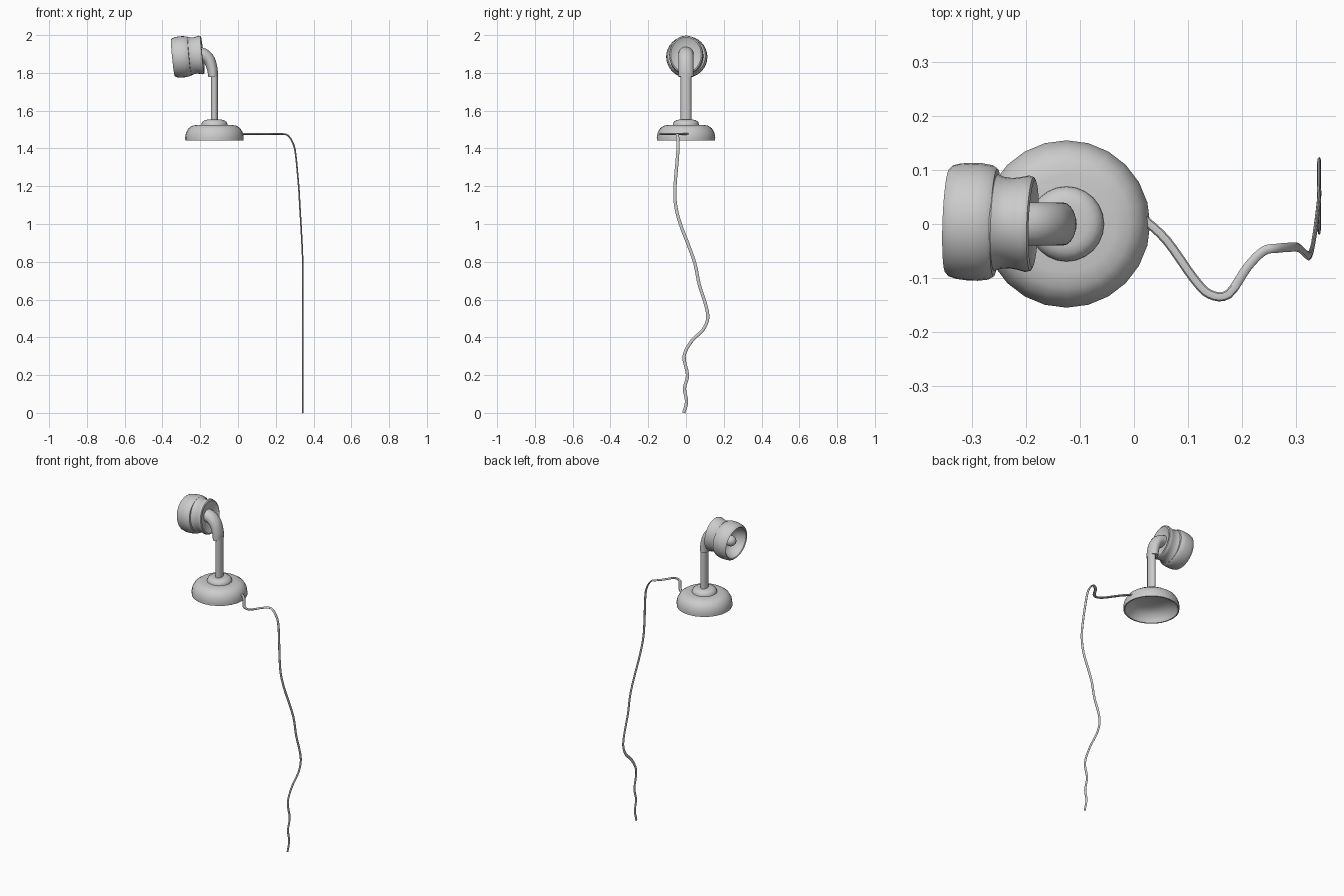
import bpy, bmesh, math
from mathutils import Vector, Matrix

if "Cube" in bpy.data.objects:
    bpy.data.objects.remove(bpy.data.objects["Cube"])


def finish(name, bm, angle=40):
    bmesh.ops.remove_doubles(bm, verts=bm.verts, dist=1e-5)
    bmesh.ops.recalc_face_normals(bm, faces=bm.faces)
    me = bpy.data.meshes.new(name)
    bm.to_mesh(me)
    bm.free()
    ob = bpy.data.objects.new(name, me)
    bpy.context.collection.objects.link(ob)
    bpy.context.view_layer.objects.active = ob
    ob.select_set(True)
    bpy.ops.object.shade_smooth_by_angle(angle=math.radians(angle))
    ob.select_set(False)
    return ob


def bridge(bm, rings):
    for a, b in zip(rings, rings[1:]):
        n = len(a)
        for i in range(n):
            bm.faces.new((a[i], a[(i + 1) % n], b[(i + 1) % n], b[i]))


def lathe(name, profile, matrix, n=24, sy=1.0):
    """Revolve (radius, height) pairs about local z."""
    bm = bmesh.new()
    rings = []
    for r, h in profile:
        r = max(r, 1e-7)
        rings.append([bm.verts.new(matrix @ Vector((
            r * math.cos(2 * math.pi * i / n),
            r * sy * math.sin(2 * math.pi * i / n), h))) for i in range(n)])
    bridge(bm, rings)
    return finish(name, bm)


def smooth_path(pts, steps):
    """Catmull-Rom interpolation through the points."""
    p = [Vector(q) for q in pts]
    p = [2 * p[0] - p[1]] + p + [2 * p[-1] - p[-2]]
    out = []
    for a, b, c, d in zip(p, p[1:], p[2:], p[3:]):
        for k in range(steps):
            t = k / steps
            out.append(0.5 * (2 * b + (c - a) * t + (2 * a - 5 * b + 4 * c - d) * t * t
                              + (3 * b - a - 3 * c + d) * t ** 3))
    return out + [p[-2]]


def sweep(name, pts, wide, thin, n=12, steps=4):
    """Sweep an ellipse; wide lies along y/sideways, thin across it."""
    path = smooth_path(pts, steps)
    bm = bmesh.new()
    rings = []
    last = len(path) - 1
    for k, p in enumerate(path):
        t = (path[min(k + 1, last)] - path[max(k - 1, 0)]).normalized()
        nrm = Vector((0, 1, 0)).cross(t).normalized()
        side = t.cross(nrm)
        f = k / last
        w = wide[0] + (wide[1] - wide[0]) * f
        h = thin[0] + (thin[1] - thin[0]) * f
        rings.append([bm.verts.new(p + side * w * math.cos(2 * math.pi * i / n)
                                   + nrm * h * math.sin(2 * math.pi * i / n))
                      for i in range(n)])
    bridge(bm, rings)
    bm.faces.new(rings[0])
    bm.faces.new(rings[-1])
    return finish(name, bm)


CX = -0.125

# Hollow domed base and collar
lathe("base", [
    (0, 1.505), (0.08, 1.502), (0.12, 1.485), (0.14, 1.46), (0.147, 1.441),
    (0.154, 1.441), (0.155, 1.46), (0.15, 1.484), (0.138, 1.506), (0.118, 1.52),
    (0.09, 1.525), (0, 1.525)], Matrix.Translation((CX, 0, 0)))
lathe("base_collar", [
    (0.07, 1.52), (0.069, 1.53), (0.064, 1.541), (0.053, 1.549), (0.04, 1.552),
    (0, 1.552)], Matrix.Translation((CX, 0, 0)))

# Flattened pole and elbow
sweep("pole", [(CX, 0, 1.54), (CX, 0, 1.80)], (0.028, 0.028), (0.019, 0.019), 20, 1)
sweep("elbow", [(-0.132, 0, 1.78), (-0.136, 0, 1.82), (-0.152, 0, 1.867),
                (-0.18, 0, 1.895), (-0.215, 0, 1.902)],
      (0.04, 0.04), (0.025, 0.037), 20)

# Head axis: towards -x, slightly down and towards +y
d = Vector((-0.16, 0.006, -0.016)).normalized()
xl = Vector((0, 1, 0)).cross(d).normalized()
yl = d.cross(xl)
head = Matrix.Translation((-0.186, 0, 1.896)) @ Matrix((xl, yl, d)).transposed().to_4x4()

lathe("head_back", [
    (0, 0.018), (0.06, 0.014), (0.085, 0.004), (0.093, 0), (0.1, 0.003),
    (0.103, 0.012), (0.099, 0.026), (0.096, 0.042), (0.098, 0.058),
    (0.103, 0.07), (0.1, 0.076), (0, 0.076)], head, 32, 0.87)
lathe("shade", [
    (0, 0.07), (0.085, 0.07), (0.1, 0.071), (0.106, 0.08), (0.109, 0.1), (0.109, 0.12),
    (0.107, 0.14), (0.103, 0.154), (0.097, 0.16), (0.091, 0.156), (0.084, 0.13),
    (0.072, 0.105), (0.05, 0.088), (0, 0.082)], head, 32)

# Bulb
lathe("bulb", [(0.016, 0.08), (0.016, 0.095)]
      + [(0.031 * math.sin(a), 0.12 - 0.031 * math.cos(a))
         for a in [math.pi * (0.2 + 0.1 * i) for i in range(9)]], head, 20)

# Flat cable running across and hanging down
sweep("cable", [
    (0.015, 0.012, 1.477), (0.06, -0.03, 1.477), (0.11, -0.1, 1.477),
    (0.14, -0.13, 1.477), (0.175, -0.13, 1.477), (0.21, -0.08, 1.477),
    (0.24, -0.05, 1.476), (0.265, -0.045, 1.468), (0.29, -0.043, 1.43),
    (0.305, -0.044, 1.37), (0.321, -0.058, 1.2), (0.327, -0.055, 1.1),
    (0.333, -0.03, 1.0), (0.34, 0.02, 0.87), (0.343, 0.05, 0.78),
    (0.343, 0.07, 0.68), (0.343, 0.105, 0.57), (0.343, 0.115, 0.5),
    (0.343, 0.09, 0.44), (0.343, 0.03, 0.38), (0.343, -0.01, 0.3),
    (0.343, 0.008, 0.2), (0.343, -0.008, 0.13), (0.343, 0.003, 0.06),
    (0.343, -0.012, 0.0)], (0.0085, 0.0085), (0.005, 0.003), 8)
